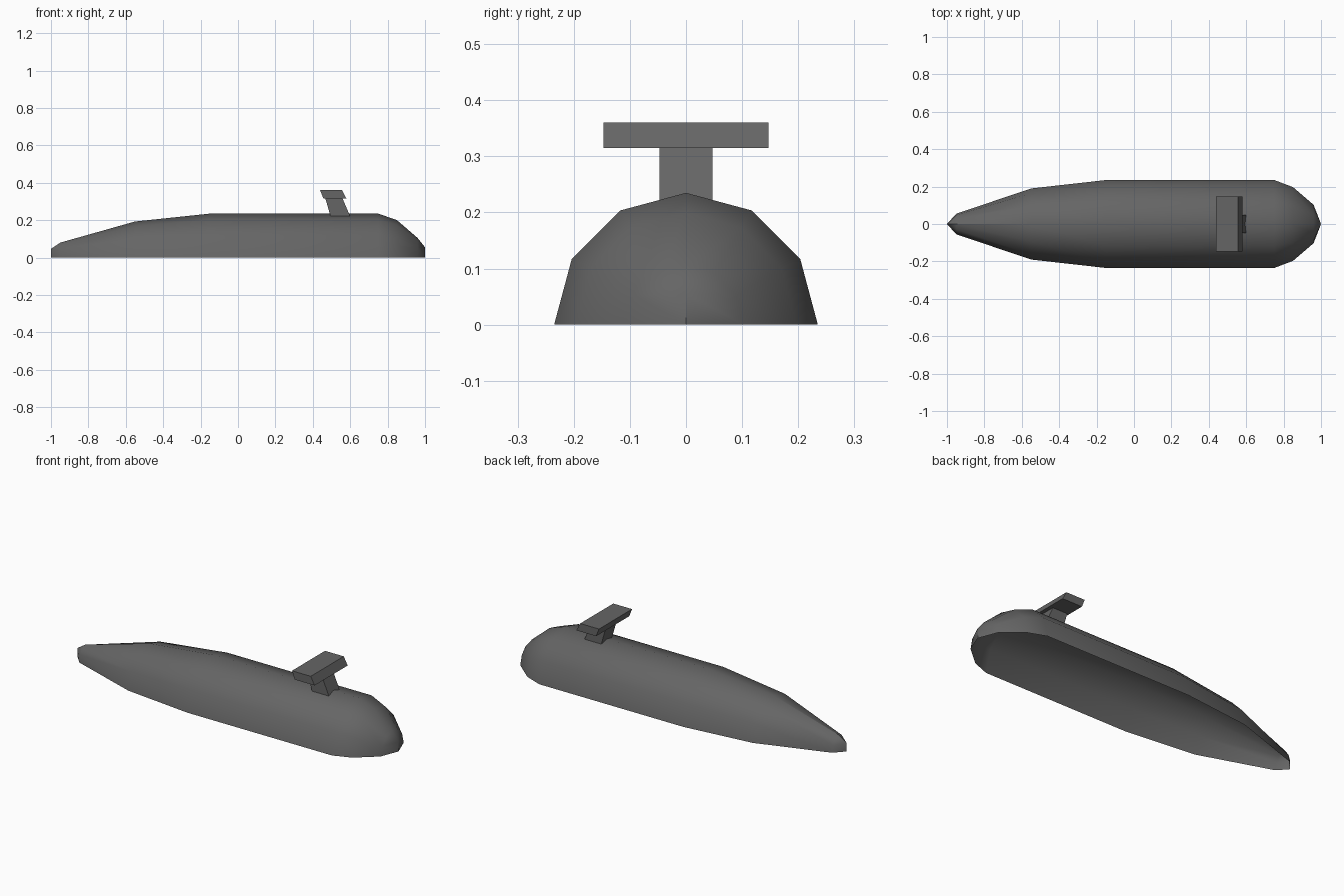
import bpy
import math

if "Cube" in bpy.data.objects:
    bpy.data.objects.remove(bpy.data.objects["Cube"])

grey = bpy.data.materials.new("dark_grey")
grey.diffuse_color = (0.13, 0.13, 0.13, 1)
grey.use_nodes = True
grey.node_tree.nodes["Principled BSDF"].inputs["Base Color"].default_value = grey.diffuse_color


def make_object(name, verts, faces, smooth=False):
    mesh = bpy.data.meshes.new(name)
    mesh.from_pydata(verts, [], faces)
    mesh.materials.append(grey)
    obj = bpy.data.objects.new(name, mesh)
    bpy.context.collection.objects.link(obj)
    if smooth:
        bpy.ops.object.select_all(action='DESELECT')
        obj.select_set(True)
        bpy.context.view_layer.objects.active = obj
        bpy.ops.object.shade_smooth_by_angle(angle=math.radians(32))
    return obj


def slanted_block(name, half_width, z0, x0, z1, x1):
    """Box across y whose side profile runs from x0 at z0 to x1 at z1."""
    profile = [(x0[0], z0), (x0[1], z0), (x1[1], z1), (x1[0], z1)]
    verts = [(x, y, z) for y in (-half_width, half_width) for x, z in profile]
    faces = [(0, 1, 2, 3), (7, 6, 5, 4)]
    faces += [(i, i + 4, (i + 1) % 4 + 4, (i + 1) % 4) for i in range(4)]
    return make_object(name, verts, faces)


# Hull: half-round open shell lofted through (x, half width, height) stations
stations = [(-0.95, 0.055, 0.08), (-0.55, 0.19, 0.193), (-0.15, 0.235, 0.235),
            (0.75, 0.235, 0.235), (0.85, 0.197, 0.2), (0.96, 0.103, 0.105)]
SEGMENTS = 6
verts, faces = [], []
for x, w, h in stations:
    for j in range(SEGMENTS + 1):
        a = math.pi * j / SEGMENTS
        verts.append((x, w * math.cos(a), h * math.sin(a)))
n = SEGMENTS + 1
for i in range(len(stations) - 1):
    for j in range(SEGMENTS):
        a = i * n + j
        faces.append((a, a + 1, a + n + 1, a + n))

# Bow and stern: each closes onto a short upright edge
for ring, x, height, flip in ((0, -1.0, 0.047, True),
                              (len(stations) - 1, 1.0, 0.055, False)):
    low = len(verts)
    verts += [(x, 0, 0), (x, 0, height)]
    b = ring * n
    tip = [(b, b + 1, low + 1, low), (b + n - 2, b + n - 1, low, low + 1)]
    tip += [(b + j, b + j + 1, low + 1) for j in range(1, SEGMENTS - 1)]
    faces += [f[::-1] if flip else f for f in tip]
make_object("hull", verts, faces, smooth=True)

# Raked tail post and the crosswise wing on top
slanted_block("tail_post", 0.0475, 0.22, (0.495, 0.6), 0.32, (0.466, 0.557))
slanted_block("tail_wing", 0.147, 0.315, (0.457, 0.58), 0.36, (0.439, 0.556))
